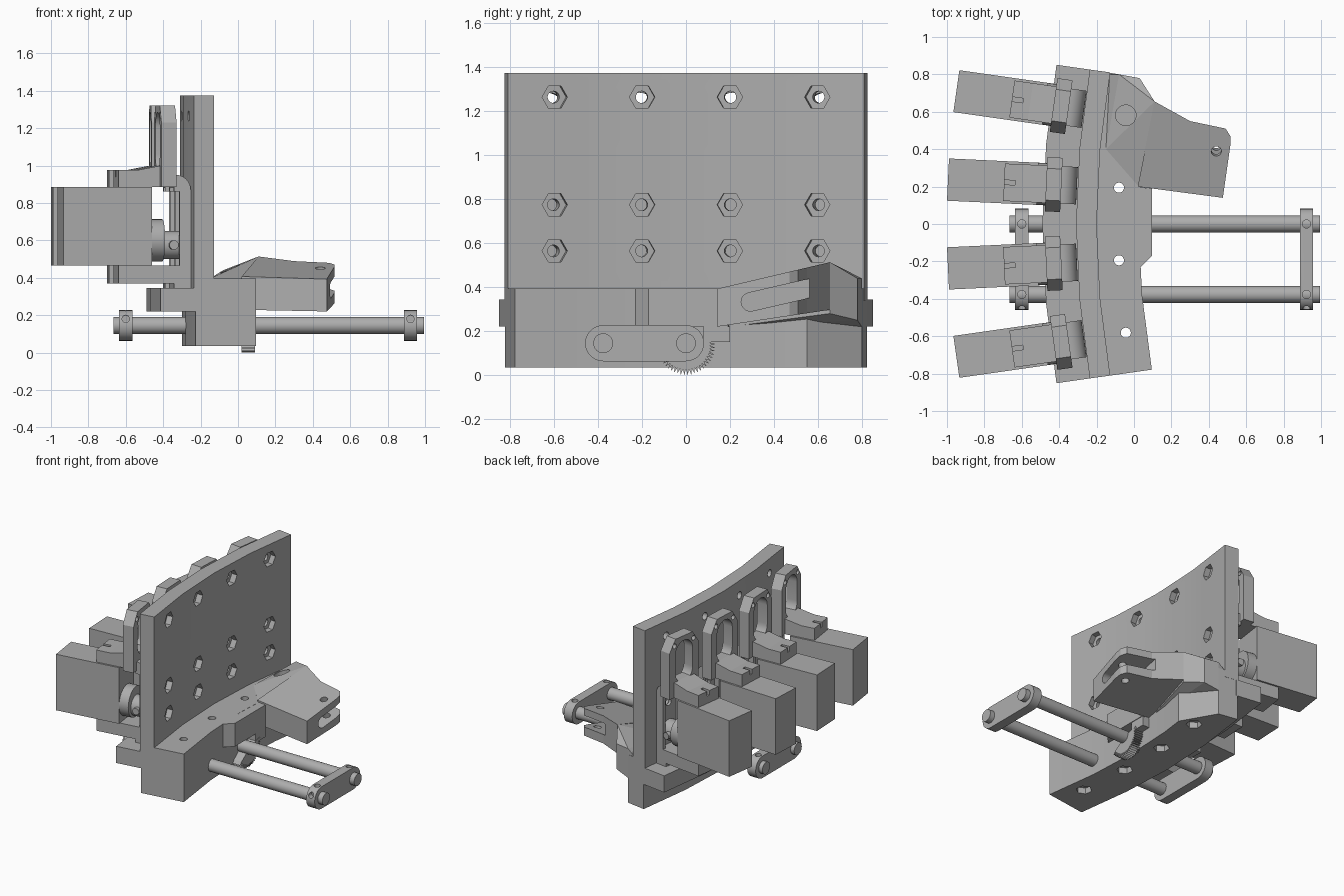
import bpy, bmesh, math
from mathutils import Matrix, Vector

cube = bpy.data.objects.get("Cube")
if cube:
    bpy.data.objects.remove(cube)

grey = bpy.data.materials.new("plain grey")
grey.use_nodes = True
colour = (0.42, 0.42, 0.42, 1)
grey.diffuse_color = colour
grey.node_tree.nodes["Principled BSDF"].inputs["Base Color"].default_value = colour

CENTRE = Vector((4.04, 0, 0))   # centre of the curved layout
STEP = 5.4                      # degrees between stations
STATIONS = [-1.5 * STEP, -0.5 * STEP, 0.5 * STEP, 1.5 * STEP]
AXIS = {"x": Matrix.Rotation(math.pi / 2, 4, "Y"), "y": Matrix.Rotation(math.pi / 2, 4, "X"),
        "z": Matrix.Identity(4)}


def turn(angle):
    return (Matrix.Translation(CENTRE) @ Matrix.Rotation(math.radians(-angle), 4, "Z")
            @ Matrix.Translation(-CENTRE))


def finish(name, bm, smooth=False):
    bmesh.ops.recalc_face_normals(bm, faces=bm.faces)
    me = bpy.data.meshes.new(name)
    bm.to_mesh(me)
    bm.free()
    me.materials.append(grey)
    ob = bpy.data.objects.new(name, me)
    bpy.context.collection.objects.link(ob)
    if smooth:
        shade(ob)
    return ob


def shade(ob):
    bpy.ops.object.select_all(action="DESELECT")
    ob.select_set(True)
    bpy.context.view_layer.objects.active = ob
    bpy.ops.object.shade_smooth_by_angle(angle=math.radians(30))


def add_prism(bm, pts, lo, hi, axis="z", mat=Matrix.Identity(4)):
    # pts are (x, y) for z, (y, z) for x and (x, z) for y; lo and hi may be functions
    def place(p, h):
        h = h(*p) if callable(h) else h
        v = {"z": (*p, h), "x": (h, *p), "y": (p[0], h, p[1])}[axis]
        return bm.verts.new(mat @ Vector(v))
    low, high = [place(p, lo) for p in pts], [place(p, hi) for p in pts]
    bm.faces.new(low)
    bm.faces.new(high)
    for i in range(len(pts)):
        j = (i + 1) % len(pts)
        bm.faces.new((low[i], low[j], high[j], high[i]))


def prism(name, pts, lo, hi, axis="z", mat=Matrix.Identity(4), smooth=False):
    bm = bmesh.new()
    add_prism(bm, pts, lo, hi, axis, mat)
    return finish(name, bm, smooth)


def box(name, x, y, z, mat=Matrix.Identity(4)):
    return prism(name, [(x[0], y[0]), (x[1], y[0]), (x[1], y[1]), (x[0], y[1])], *z, mat=mat)


def cylinders(name, items, axis, n=32, smooth=True):
    # items are (centre, radius, length, placement)
    bm = bmesh.new()
    for loc, r, length, mat in items:
        bmesh.ops.create_cone(bm, cap_ends=True, segments=n, radius1=r, radius2=r, depth=length,
                              matrix=mat @ Matrix.Translation(loc) @ AXIS[axis])
    return finish(name, bm, smooth)


def cut(ob, cutter, mode="DIFFERENCE"):
    cutter.hide_render = True
    mod = ob.modifiers.new("cut", "BOOLEAN")
    mod.operation, mod.solver, mod.object = mode, "EXACT", cutter
    bpy.context.view_layer.objects.active = ob
    bpy.ops.object.modifier_apply(modifier=mod.name)
    bpy.data.objects.remove(cutter)


def arc(x):
    spots = [(STATIONS[0], -.215), (-STEP, 0), (0, 0), (STEP, 0), (STATIONS[3], .215)]
    return [(turn(a) @ Vector((x, y, 0))).xy[:] for a, y in spots]


def stadium(a, b, mid, r, n=14):
    # horizontal slot outline from a to b
    right = [(b + r * math.sin(t), mid - r * math.cos(t)) for t in (math.pi * i / n for i in range(n + 1))]
    left = [(a - r * math.sin(t), mid + r * math.cos(t)) for t in (math.pi * i / n for i in range(n + 1))]
    return right + left


I = Matrix.Identity(4)

# Tall faceted back plate with hex nut recesses
plate = prism("back_plate", arc(-.31) + arc(-.2)[::-1], .34, 1.375)
rows = [(z, turn(a)) for a in STATIONS for z in (1.265, .775, .565)]
cut(plate, cylinders("nut_cutter", [((-.2, 0, z), .058, .08, m) for z, m in rows], "x", 6, False))
cut(plate, cylinders("bolt_cutter", [((-.25, 0, z), .027, .3, m) for z, m in rows], "x", 20, False))
shade(plate)

# Base block with one chamfered end and vertical bolt holes
base = prism("base_block", arc(-.3) + [(-.08, .80), (.065, .55)] + arc(.025)[-2::-1], .035, .395)
places = [turn(a) for a in STATIONS]
cut(base, cylinders("base_nut_cutter", [((-.085, 0, .035), .055, .09, m) for m in places], "z", 6, False))
cut(base, cylinders("base_bolt_cutter", [((-.085, 0, .2), .027, .6, m) for m in places], "z", 20, False))
shade(base)
prism("front_shelf", arc(-.49) + arc(-.29)[::-1], .22, .345)
prism("gear_cover", [(0, -.27), (.035, -.23), (.095, -.17), (.095, .19), (0, .2)], .22, .394)
box("cover_foot", (.02, .09), (.08, .2), (.15, .22))

# Sloping clevis arm
def arm_top(x, y):
    return .395 + .235 * (y - .15)


def arm_bottom(x, y):
    return .22 + .15 * (y - .14)


arm = prism("clevis_arm", [(.02, .2), (.475, .14), (.515, .42), (.515, .47), (.49, .51), (.3, .55), (.11, .655)],
            arm_bottom, arm_top)
tilt = Matrix.Translation((.44, .41, .36)) @ Matrix.Rotation(math.radians(13), 4, "X")
cut(arm, prism("slot_cutter", stadium(-.12, .3, 0, .042), -.16, .2, "x", tilt))
cut(arm, cylinders("pin_cutter", [((0, 0, 0), .027, .5, tilt)], "z", 20, False))

# Web that blends the arm into the base
bm = bmesh.new()
for x, y, top, low in [(.025, .2, .395, .22), (.11, .655, .514, .28), (.03, .78, .44, .25),
                       (-.08, .8, .44, .22), (-.13, .8, .397, .22), (-.15, .4, .396, .22)]:
    bm.verts.new((x, y, top))
    bm.verts.new((x, y, low))
hull = bmesh.ops.convex_hull(bm, input=bm.verts)
bmesh.ops.delete(bm, geom=list({g for g in hull["geom_interior"] + hull["geom_unused"]}), context="VERTS")
web = finish("arm_web", bm)
cut(web, cylinders("access_cutter", [((-.085, 0, .5), .055, .2, places[3])], "z", 24, False))

# Pair of guide rods with end links and set screw holes
RODS = (0, -.377)
cylinders("guide_rods", [((.165, y, .145), .045, 1.66, I) for y in RODS], "x")
for name, x in (("inner_link", -.6), ("outer_link", .922)):
    link = prism(name, stadium(RODS[1], 0, .145, .082), x - .035, x + .035, "x")
    cut(link, cylinders("screw_cutter", [((x, y, .22), .022, .09, I) for y in RODS], "z", 16, False))
    cut(link, cylinders("side_cutter", [((x, RODS[1] - .08, .18), .02, .08, I)], "y", 16, False))
    shade(link)

# Toothed gear sector below the cover
teeth = [(0, .135)]
for i in range(49):
    t = math.radians(-145 + i * 165 / 48)
    r = .135 if i % 2 else .108
    teeth.append((r * math.cos(t), .135 + r * math.sin(t)))
prism("gear_sector", teeth, .02, .092, "x")

# Motor stations
for number, m in enumerate(places, 1):
    tag = f"_{number}"
    box("motor" + tag, (-1, -.52), (-.113, .113), (.465, .885), m)
    cylinders("motor_boss" + tag, [((-.49, 0, .6), .113, .08, m)], "x")
    cylinders("shaft_coupling" + tag, [((-.4, 0, .575), .075, .13, m)], "x")
    cylinders("coupling_screw" + tag, [((-.4, 0, .575), .025, .2, m)], "y", 16)

    # Upright ring with an oval opening
    ring = prism("upright_ring" + tag, [(-.145, .885), (.145, .885), (.145, 1.23), (.085, 1.32),
                                        (-.085, 1.32), (-.145, 1.23)], -.475, -.393, "x", m)
    oval = [(y, z) for z, y in stadium(1.06, 1.2, 0, .085)]
    cut(ring, prism("oval_cutter" + tag, oval, -.6, -.3, "x", m))
    cut(ring, cylinders("eye_cutter" + tag, [((-.43, y, 1.27), .018, .2, m) for y in (-.095, .095)], "x", 16, False))
    shade(ring)

    # Tabs that clamp the motor above and below
    top = prism("top_tab" + tag, [(-.7, .885), (-.7, .975), (-.6, .975), (-.47, 1.0), (-.4, 1.0), (-.4, .885)],
                -.1, .1, "y", m)
    cut(top, box("notch_cutter" + tag, (-.72, -.64), (-.012, .012), (.94, 1.1), m))
    box("bottom_tab" + tag, (-.7, -.38), (-.1, .1), (.37, .465), m)

    # Rounded back bracket, open at the front
    curve = [(-.39 + .08 * math.sin(t), .87 + .08 * math.cos(t)) for t in (math.pi * i / 16 for i in range(9))]
    bracket = prism("back_bracket" + tag, [(-.4, .345), (-.4, .95)] + curve + [(-.31, .345)],
                    -.1, .1, "y", m)
    cut(bracket, box("window_cutter" + tag, (-.5, -.33), (-.075, .075), (.465, .88), m))
    cut(bracket, box("side_cutter" + tag, (-.5, -.37), (-.2, .2), (.465, .86), m))
    cut(bracket, cylinders("mount_cutter" + tag, [((-.32, 0, z), .027, .2, m) for z in (.565, .775)], "x", 20, False))
    shade(bracket)
